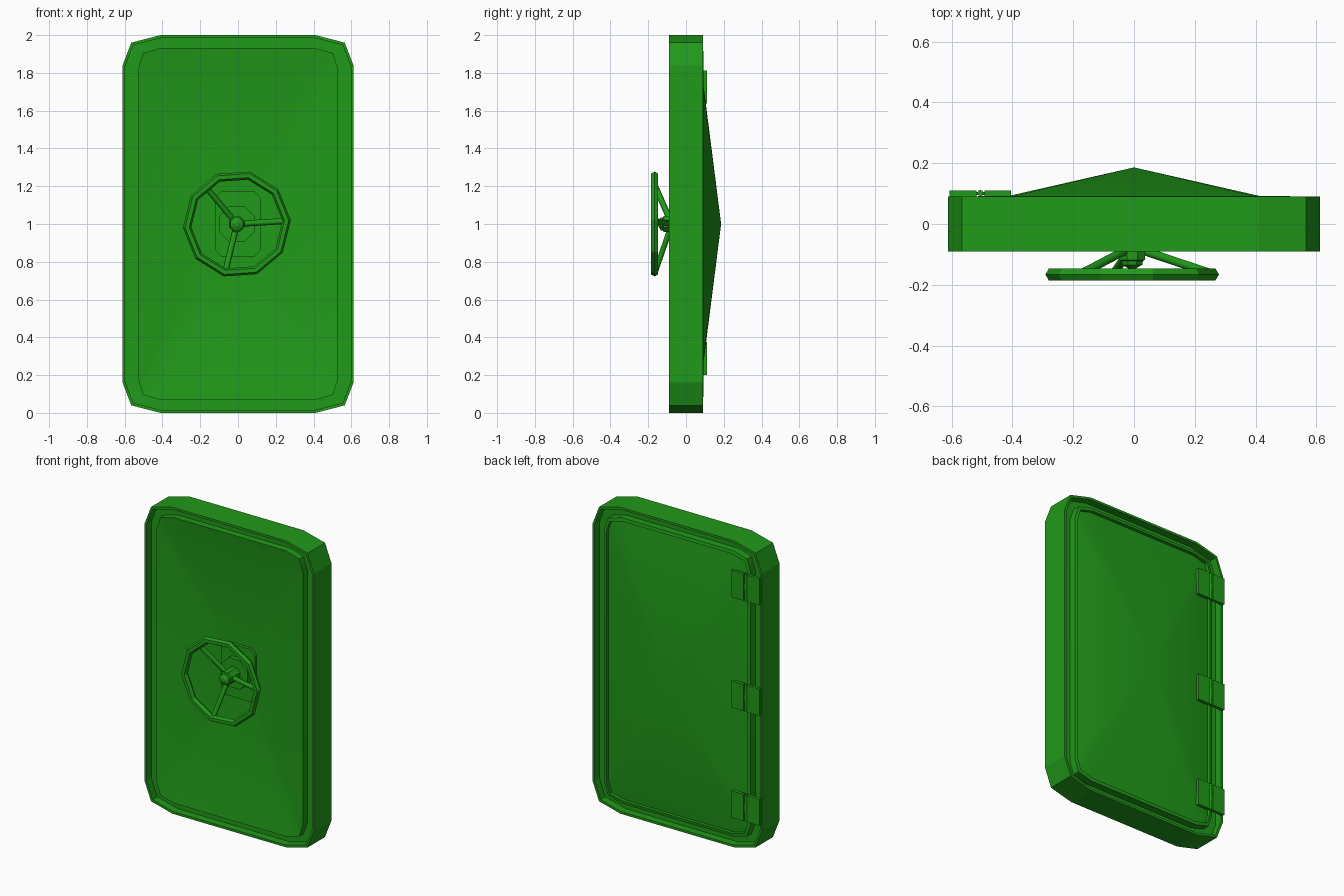
import bpy, bmesh
from math import cos, sin, pi, radians
from mathutils import Vector

if "Cube" in bpy.data.objects:
    bpy.data.objects.remove(bpy.data.objects["Cube"])

green = bpy.data.materials.new("green_paint")
green.diffuse_color = (0.015, 0.32, 0.01, 1)
green.use_nodes = True
green.node_tree.nodes["Principled BSDF"].inputs["Base Color"].default_value = green.diffuse_color


def finish(name, bm, smooth=None):
    bmesh.ops.recalc_face_normals(bm, faces=bm.faces)
    me = bpy.data.meshes.new(name)
    bm.to_mesh(me)
    bm.free()
    ob = bpy.data.objects.new(name, me)
    bpy.context.collection.objects.link(ob)
    me.materials.append(green)
    if smooth:
        bpy.ops.object.select_all(action='DESELECT')
        ob.select_set(True)
        bpy.context.view_layer.objects.active = ob
        bpy.ops.object.shade_smooth_by_angle(angle=radians(smooth))
    return ob


def outline(corner):
    """Mirror one quarter of an outline (x, z from centre) into a full loop."""
    right = corner + [(x, -z) for x, z in reversed(corner)]
    return right + [(-x, -z) for x, z in right]


def loft(name, sections, start=None, end=None, smooth=None, centre=(0, 1)):
    """Skin outlines at given depths; optional apex depth closes each end."""
    bm = bmesh.new()
    cx, cz = centre
    rings = [[bm.verts.new((cx + x, y, cz + z)) for x, z in pts] for pts, y in sections]
    for a, b in zip(rings, rings[1:]):
        n = len(a)
        for i in range(n):
            bm.faces.new((a[i], a[(i + 1) % n], b[(i + 1) % n], b[i]))
    for ring, apex in ((rings[0], start), (rings[-1], end)):
        if apex is not None:
            v = bm.verts.new((cx, apex, cz))
            for i in range(len(ring)):
                bm.faces.new((ring[i], ring[(i + 1) % len(ring)], v))
    return finish(name, bm, smooth)


def polygon(r, n=8, phase=pi / 8):
    return [(r * cos(phase + 2 * pi * i / n), r * sin(phase + 2 * pi * i / n)) for i in range(n)]


def rod(name, a, b, r, n=6):
    a, b = Vector(a), Vector(b)
    bm = bmesh.new()
    bmesh.ops.create_cone(bm, cap_ends=True, segments=n, radius1=r, radius2=r, depth=(b - a).length)
    rot = (b - a).to_track_quat('Z', 'Y').to_matrix()
    for v in bm.verts:
        v.co = rot @ v.co + (a + b) / 2
    return finish(name, bm, 65)


def box(name, lo, hi):
    bm = bmesh.new()
    bmesh.ops.create_cube(bm, size=1)
    for v in bm.verts:
        v.co = [(l + h) / 2 + c * (h - l) for l, h, c in zip(lo, hi, v.co)]
    return finish(name, bm)


# Outlines shared by frame and door
outer = outline([(0.41, 1.0), (0.565, 0.96), (0.612, 0.838)])
rim = outline([(0.405, 0.985), (0.555, 0.947), (0.597, 0.835)])
door = outline([(0.405, 0.932), (0.502, 0.905), (0.528, 0.825)])
lip = outline([(0.395, 0.912), (0.487, 0.888), (0.51, 0.815)])

# Frame with a channel round the door on both faces
loft("door_frame", [(door, -0.04), (rim, -0.04), (rim, -0.09), (outer, -0.09),
                    (outer, 0.09), (rim, 0.09), (rim, 0.04), (door, 0.04)])

# Door leaf: dished front, pyramid bulge at the back
loft("door_panel", [(door, -0.085), (door, 0.088), (lip, 0.092), (lip, 0.07)],
     start=0.045, end=0.186, smooth=30)

# Lock plate, boss and hub
C = (-0.006, 1.0)
loft("lock_plate", [(outline([(0.09, 0.172), (0.122, 0.135)]), 0.06),
                    (outline([(0.09, 0.172), (0.122, 0.135)]), 0.0)], end=0.0, centre=(0, 1))
loft("lock_boss", [(polygon(0.103), 0.01), (polygon(0.103), -0.03)], end=-0.03, centre=C)
loft("wheel_hub", [(polygon(0.045), -0.02), (polygon(0.045), -0.118), (polygon(0.038), -0.122),
                   (polygon(0.036), -0.134), (polygon(0.012), -0.147)],
     end=-0.147, smooth=30, centre=C)

# Ten-sided handwheel rim
major, minor, phase = 0.264, 0.022, radians(4)
loft("wheel_rim", [(polygon(major + minor * cos(i * pi / 3), 10, phase),
                    -0.166 + minor * sin(i * pi / 3)) for i in range(7)], centre=C)

# Three sloping spokes
for k, deg in enumerate((3.5, 130, 256.5)):
    d = Vector((cos(radians(deg)), 0, sin(radians(deg))))
    hub = Vector((C[0], 0, C[1]))
    rod(f"wheel_spoke_{k + 1}", hub + d * 0.02 + Vector((0, -0.082, 0)),
        hub + d * 0.258 + Vector((0, -0.162, 0)), 0.016)

# Three hinges on the back
for k, z in enumerate((0.288, 1.005, 1.726)):
    box(f"hinge_{k + 1}_frame_leaf", (-0.606, 0.09, z - 0.087), (-0.518, 0.11, z + 0.087))
    box(f"hinge_{k + 1}_door_leaf", (-0.492, 0.09, z - 0.087), (-0.405, 0.11, z + 0.087))
    rod(f"hinge_{k + 1}_pin", (-0.505, 0.102, z - 0.087), (-0.505, 0.102, z + 0.087), 0.01, 8)
    box(f"hinge_{k + 1}_knuckle", (-0.52, 0.096, z - 0.02), (-0.49, 0.105, z + 0.02))
